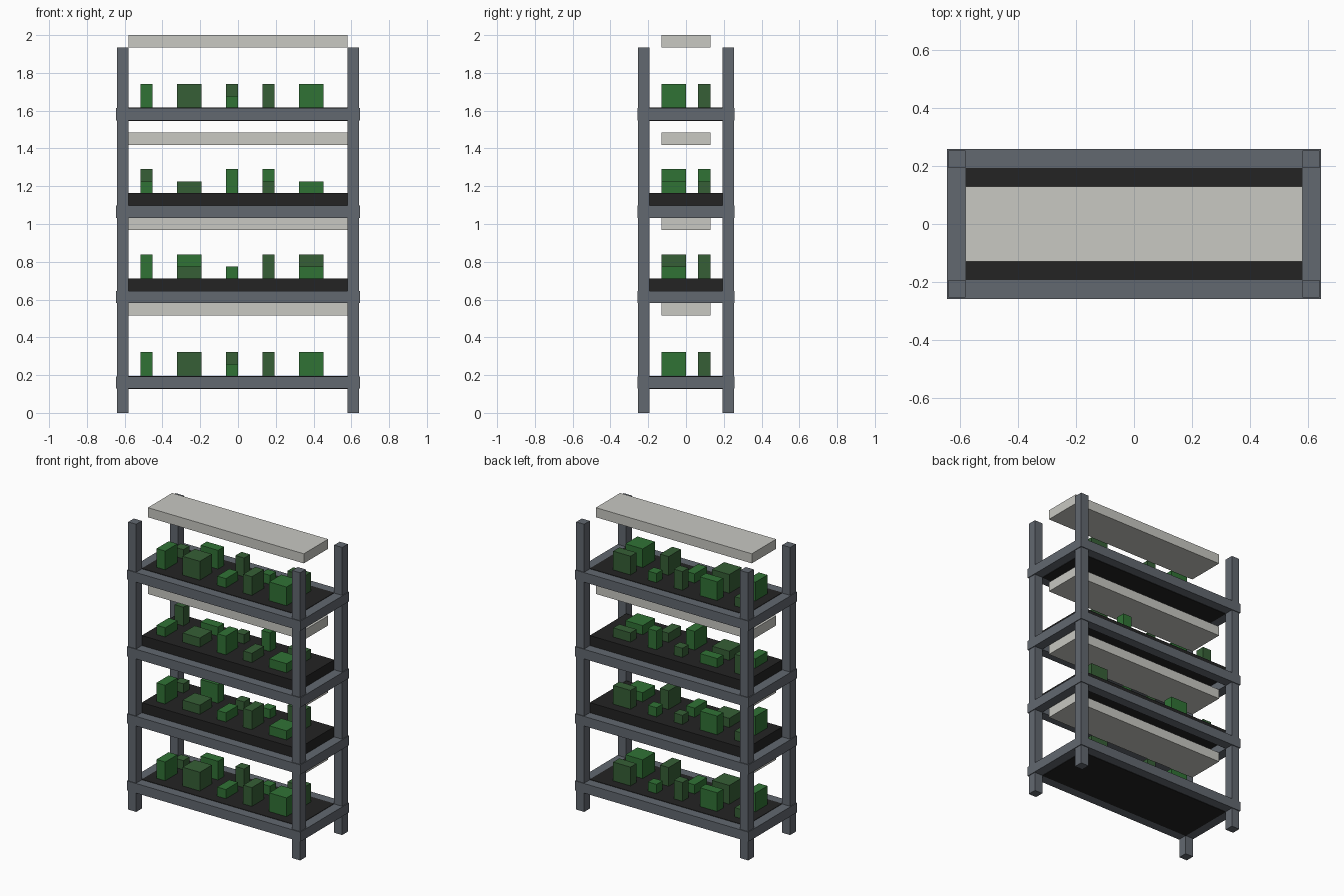
import bpy, bmesh

if "Cube" in bpy.data.objects:
    bpy.data.objects.remove(bpy.data.objects["Cube"])

U = 2 / 31  # model is laid out on a grid of 31 units in height
E = 0.005   # small inset so posts and rails do not share faces


def material(name, rgb):
    m = bpy.data.materials.new(name)
    lin = [(c / 255 / 12.92) if c < 11 else ((c / 255 + 0.055) / 1.055) ** 2.4 for c in rgb]
    m.diffuse_color = (*lin, 1)
    m.use_nodes = True
    m.node_tree.nodes["Principled BSDF"].inputs["Base Color"].default_value = m.diffuse_color
    return m


FRAME = material("slate_grey", (98, 104, 112))
PANEL = material("pale_grey", (200, 200, 194))
SOIL = material("soil_black", (35, 35, 35))
LEAF = material("leaf_green", (48, 114, 53))
DARK = material("dark_leaf_green", (54, 95, 54))


def box(name, mat, x, y, z):
    """Box from (min, max) pairs in world units."""
    bm = bmesh.new()
    bmesh.ops.create_cube(bm, size=1)
    for v in bm.verts:
        v.co = [r[0] if c < 0 else r[1] for c, r in zip(v.co, (x, y, z))]
    mesh = bpy.data.meshes.new(name)
    bm.to_mesh(mesh)
    bm.free()
    mesh.materials.append(mat)
    ob = bpy.data.objects.new(name, mesh)
    bpy.context.collection.objects.link(ob)


def span(a, b, pad=0.0):
    return (a * U - pad, b * U + pad)


def side(s, a, b):
    return tuple(sorted((s * a, s * b)))


# Corner posts
for sx in (-1, 1):
    for sy in (-1, 1):
        box("corner_post", FRAME, side(sx, 9 * U, 10 * U - E),
            side(sy, 3 * U, 4 * U - E), (0, 30 * U))

# Plant columns: x range in grid units
COLUMNS = [(-8, -7), (-5, -3), (-1, 0), (2, 3), (5, 7)]

# Shelves: rail base, soil base, lamp base, front and rear plant heights
SHELVES = [
    (2, 2, 8, (2, 2, 1, 2, 2), (1, 2, 2, 1, 2)),
    (9, 10, 15, (2, 1, 1, 2, 1), (1, 2, 1, 1, 2)),
    (16, 17, 22, (1, 1, 2, 1, 1), (2, 1, 1, 2, 1)),
    (24, 24, 30, (2, 2, 1, 2, 2), (1, 2, 2, 1, 2)),
]

for rail, soil, lamp, front, rear in SHELVES:
    # Rails around the shelf
    for s in (-1, 1):
        box("long_rail", FRAME, span(-10, 10), side(s, 3 * U, 4 * U), span(rail, rail + 1))
        box("end_rail", FRAME, side(s, 9 * U, 10 * U), span(-3, 3), span(rail, rail + 1))
    # Soil tray and lamp panel
    box("soil_tray", SOIL, span(-9, 9), span(-3, 3), span(soil, soil + 1, 0.003))
    box("lamp_panel", PANEL, span(-9, 9), span(-2, 2), span(lamp, lamp + 1))
    # Two rows of plants, greens alternating like a checkerboard
    top = soil + 1
    for i, (x0, x1) in enumerate(COLUMNS):
        a, b = (LEAF, DARK) if i % 2 == 0 else (DARK, LEAF)
        box("front_plant", a, span(x0, x1), span(-2, 0), span(top, top + front[i]))
        box("rear_plant", b, span(x0, x1), span(1, 2), span(top, top + rear[i]))
